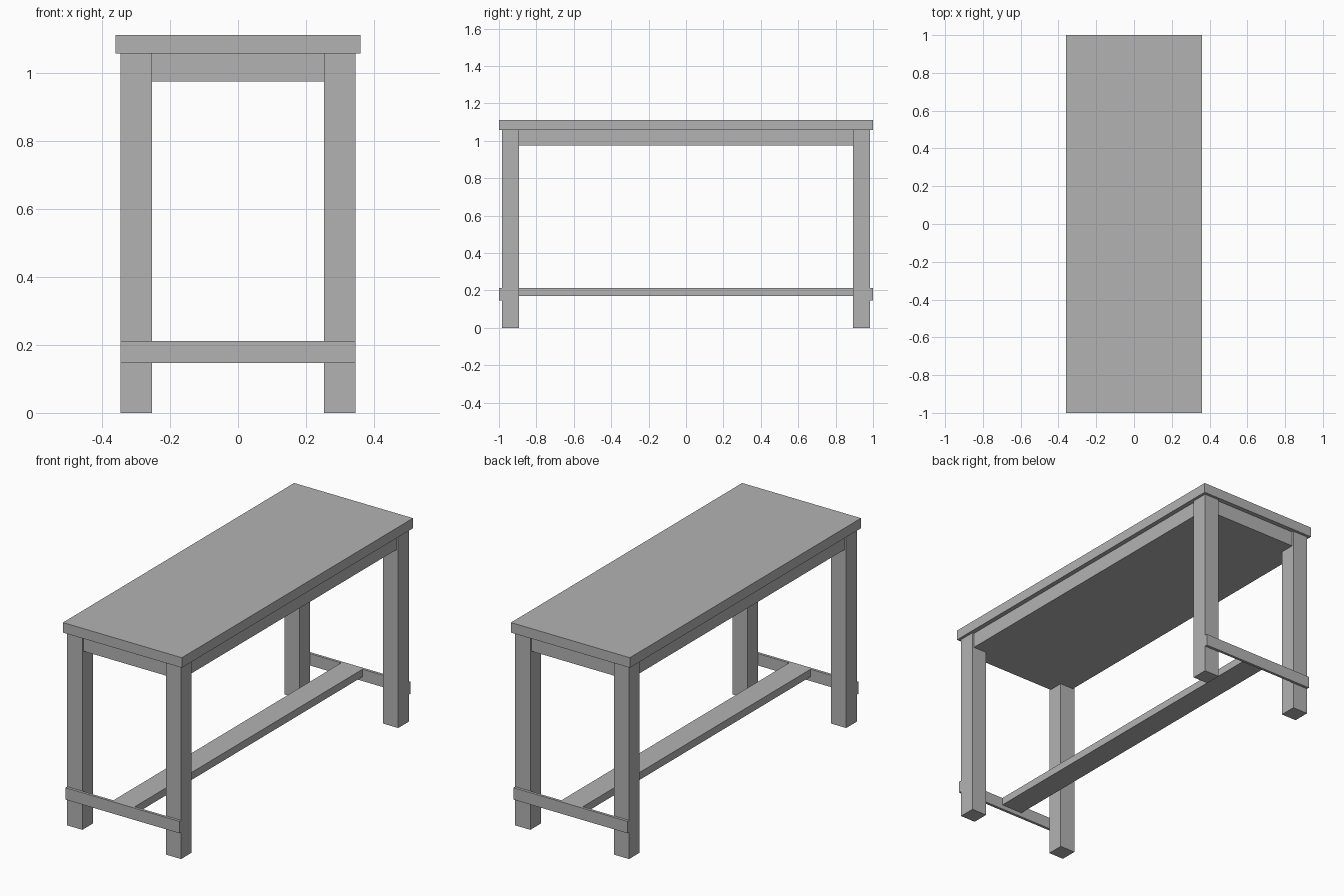
import bpy

# Remove the default cube
cube = bpy.data.objects.get("Cube")
if cube:
    bpy.data.objects.remove(cube, do_unlink=True)

# Single flat colour
grey = bpy.data.materials.new("plain grey")
grey.use_nodes = True
colour = (0.45, 0.45, 0.45, 1)
grey.diffuse_color = colour
grey.node_tree.nodes["Principled BSDF"].inputs["Base Color"].default_value = colour


def box(name, x, y, z):
    """Add a box spanning the given (low, high) ranges."""
    spans = (x, y, z)
    bpy.ops.mesh.primitive_cube_add(size=1, location=[(a + b) / 2 for a, b in spans])
    ob = bpy.context.object
    ob.name = name
    ob.scale = [b - a for a, b in spans]
    bpy.ops.object.transform_apply(location=False, rotation=False, scale=True)
    ob.data.materials.append(grey)
    return ob


LEG_X, LEG_Y, LEG_W = 0.345, 0.985, 0.092
TOP_Z = 1.057
INSET = 0.01

# Table top and the solid apron block under it
box("table_top", (-0.36, 0.36), (-1, 1), (TOP_Z, 1.112))
box("apron", (INSET - LEG_X, LEG_X - INSET), (INSET - LEG_Y, LEG_Y - INSET), (0.974, TOP_Z))

# Four square legs
for end, sy in (("front", -1), ("back", 1)):
    for side, sx in (("right", -1), ("left", 1)):
        xs = sorted((sx * LEG_X, sx * (LEG_X - LEG_W)))
        ys = sorted((sy * LEG_Y, sy * (LEG_Y - LEG_W)))
        box(f"{end}_{side}_leg", xs, ys, (0, TOP_Z))
    # Thin foot rail across the outside of each pair of legs
    box(f"{end}_foot_rail", (-LEG_X, LEG_X), sorted((sy * LEG_Y, sy)), (0.147, 0.212))

# Long stretcher joining the two foot rails
box("long_stretcher", (-0.065, 0.065), (-LEG_Y, LEG_Y), (0.171, 0.212))
